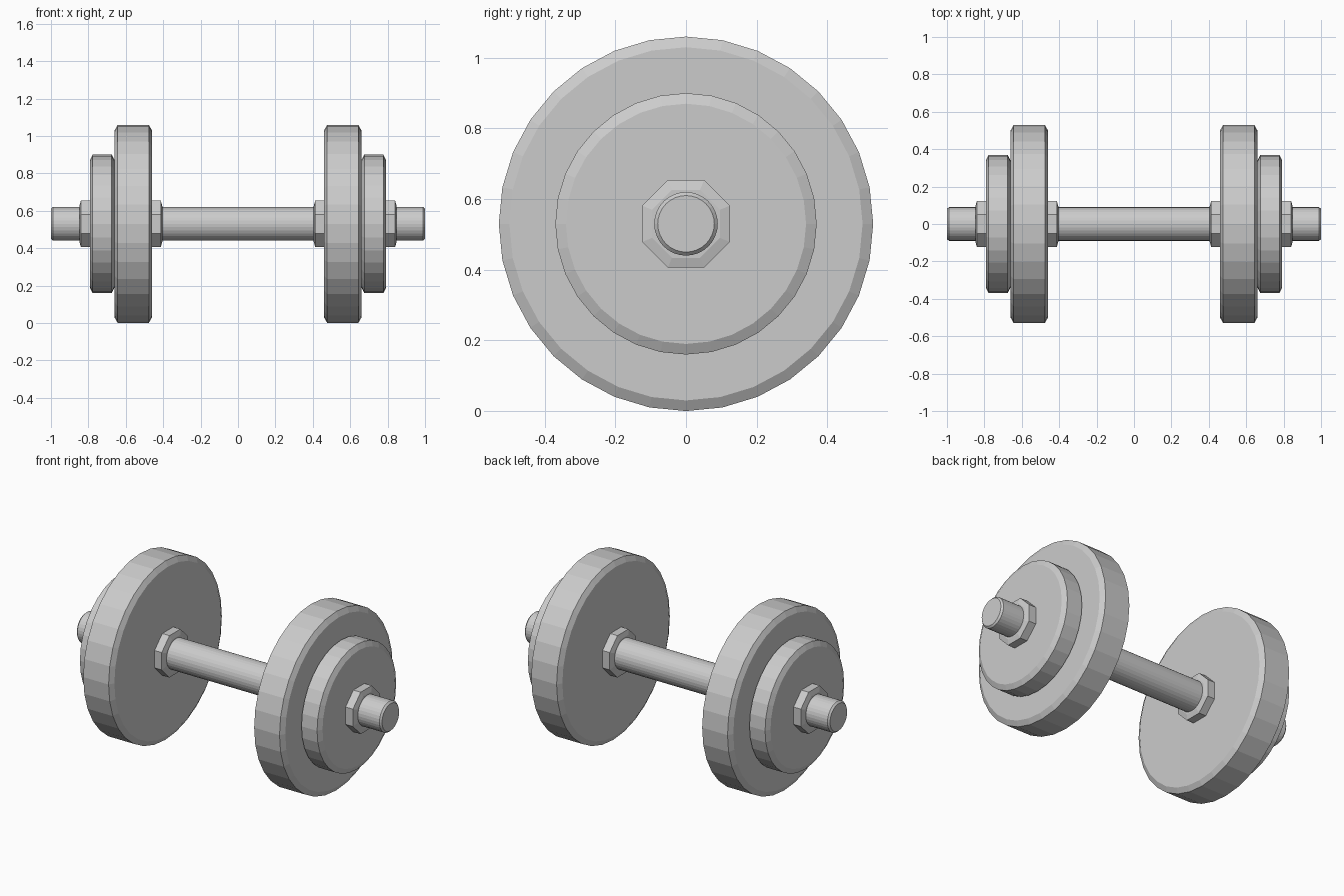
import bpy, bmesh
from math import cos, sin, pi

if "Cube" in bpy.data.objects:
    bpy.data.objects.remove(bpy.data.objects["Cube"])

AXIS_Z = 0.53


def lathe(name, profile, sides, offset=0.0):
    """Closed solid turned about the x axis from (x, radius) points."""
    bm = bmesh.new()
    rings = []
    for x, r in profile:
        angles = [2 * pi * i / sides + offset for i in range(sides)]
        rings.append([bm.verts.new((x, r * cos(a), r * sin(a))) for a in angles])
    for a, b in zip(rings, rings[1:]):
        for i in range(sides):
            j = (i + 1) % sides
            bm.faces.new((a[i], a[j], b[j], b[i]))
    bm.faces.new(rings[0])
    bm.faces.new(rings[-1])
    bmesh.ops.recalc_face_normals(bm, faces=bm.faces)
    mesh = bpy.data.meshes.new(name)
    bm.to_mesh(mesh)
    bm.free()
    obj = bpy.data.objects.new(name, mesh)
    obj.location.z = AXIS_Z
    bpy.context.collection.objects.link(obj)
    return obj


def disc(x0, x1, r, dx, dr):
    """Disc profile with both rims chamfered."""
    return [(x0, r - dr), (x0 + dx, r), (x1 - dx, r), (x1, r - dr)]


# Handle bar with chamfered ends
lathe("bar", disc(-1.0, 1.0, 0.09, 0.01, 0.01), 32)

# Plates and octagonal nuts, repeated at both ends
nut_r = 0.124 / cos(pi / 8)
for side, s in (("left", -1), ("right", 1)):
    parts = [
        ("large_plate", disc(0.46, 0.66, 0.53, 0.017, 0.03), 32, 0),
        ("small_plate", disc(0.66, 0.792, 0.37, 0.015, 0.03), 32, 0),
        ("inner_nut", [(0.46, nut_r), (0.413, nut_r), (0.405, nut_r - 0.03)], 8, pi / 8),
        ("outer_nut", [(0.792, nut_r), (0.84, nut_r), (0.848, nut_r - 0.03)], 8, pi / 8),
    ]
    for name, profile, sides, offset in parts:
        lathe(f"{side}_{name}", [(s * x, r) for x, r in profile], sides, offset)
